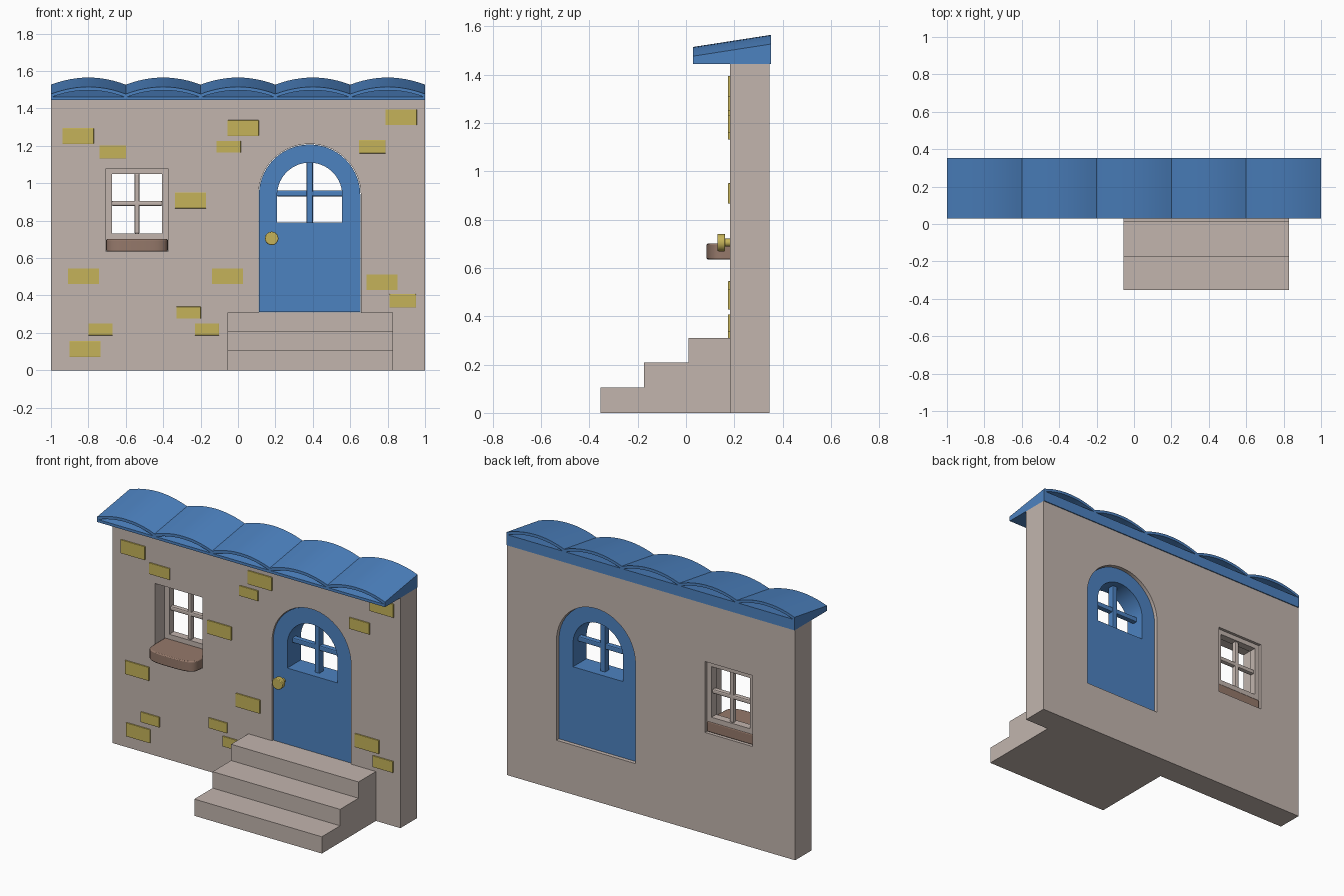
import bpy, bmesh, math
from mathutils import Matrix, Vector

if "Cube" in bpy.data.objects:
    bpy.data.objects.remove(bpy.data.objects["Cube"])


def material(name, rgb):
    m = bpy.data.materials.new(name)
    m.diffuse_color = (*rgb, 1)
    m.use_nodes = True
    m.node_tree.nodes["Principled BSDF"].inputs["Base Color"].default_value = m.diffuse_color
    return m


STONE = material("warm grey stone", (0.54, 0.46, 0.42))
BLUE = material("blue paint", (0.073, 0.223, 0.53))
YELLOW = material("yellow brick", (0.56, 0.45, 0.10))
BROWN = material("brown sill", (0.30, 0.19, 0.145))


def finish(name, bm, mat, bevel=0, smooth=False):
    bmesh.ops.remove_doubles(bm, verts=bm.verts, dist=1e-5)
    bmesh.ops.recalc_face_normals(bm, faces=bm.faces)
    me = bpy.data.meshes.new(name)
    bm.to_mesh(me)
    bm.free()
    me.materials.append(mat)
    ob = bpy.data.objects.new(name, me)
    bpy.context.collection.objects.link(ob)
    if bevel:
        b = ob.modifiers.new("bevel", 'BEVEL')
        b.width, b.segments, b.limit_method = bevel, 2, 'ANGLE'
    if smooth:
        bpy.ops.object.select_all(action='DESELECT')
        bpy.context.view_layer.objects.active = ob
        ob.select_set(True)
        bpy.ops.object.shade_smooth_by_angle(angle=math.radians(30))
    return ob


def box(name, x0, x1, y0, y1, z0, z1, mat, bevel=0):
    bm = bmesh.new()
    bmesh.ops.create_cube(bm, size=1)
    for v in bm.verts:
        v.co = Vector(((x0, x1)[v.co.x > 0], (y0, y1)[v.co.y > 0], (z0, z1)[v.co.z > 0]))
    return finish(name, bm, mat, bevel)


def prism(name, pts, offset, mat, bevel=0, smooth=False):
    """Extrude a closed 3D outline by an offset."""
    bm = bmesh.new()
    f = bm.faces.new([bm.verts.new(p) for p in pts])
    g = bmesh.ops.extrude_face_region(bm, geom=[f], use_keep_orig=True)
    bmesh.ops.translate(bm, verts=[v for v in g['geom'] if isinstance(v, bmesh.types.BMVert)], vec=offset)
    return finish(name, bm, mat, bevel, smooth)


def plate(name, loops, y0, y1, mat):
    """Upright plate from x/z outlines; inner outlines become holes."""
    cu = bpy.data.curves.new(name, 'CURVE')
    cu.dimensions, cu.fill_mode, cu.extrude = '2D', 'BOTH', (y1 - y0) / 2
    for loop in loops:
        s = cu.splines.new('POLY')
        s.points.add(len(loop) - 1)
        for p, (x, z) in zip(s.points, loop):
            p.co = (x, z, 0, 1)
        s.use_cyclic_u = True
    tmp = bpy.data.objects.new(name, cu)
    bpy.context.collection.objects.link(tmp)
    me = bpy.data.meshes.new_from_object(tmp.evaluated_get(bpy.context.evaluated_depsgraph_get()))
    bm = bmesh.new()
    bm.from_mesh(me)
    bpy.data.objects.remove(tmp)
    bpy.data.curves.remove(cu)
    bpy.data.meshes.remove(me)
    bm.transform(Matrix.Translation((0, (y0 + y1) / 2, 0)) @ Matrix.Rotation(math.pi / 2, 4, 'X'))
    return finish(name, bm, mat, 0, True)


def rect(x0, x1, z0, z1):
    return [(x0, z0), (x1, z0), (x1, z1), (x0, z1)]


def arch(cx, r, z0, spring, n=28):
    return [(cx - r, z0), (cx + r, z0)] + [
        (cx + r * math.cos(math.pi * i / n), spring + r * math.sin(math.pi * i / n)) for i in range(n + 1)]


def cylinder(name, x, z, y0, y1, r, mat):
    bm = bmesh.new()
    bmesh.ops.create_cone(bm, cap_ends=True, segments=24, radius1=r, radius2=r, depth=y1 - y0)
    bm.transform(Matrix.Translation((x, (y0 + y1) / 2, z)) @ Matrix.Rotation(math.pi / 2, 4, 'X'))
    return finish(name, bm, mat, 0.004, True)


# Wall with door and window openings
DX = 0.383
plate("wall", [rect(-1, 1, 0, 1.445), arch(DX, 0.274, 0.31, 0.936),
               rect(-0.705, -0.375, 0.635, 1.08)], 0.182, 0.346, STONE)

# Arched door with its glazing bars and knob
plate("door", [arch(DX, 0.271, 0.312, 0.936), arch(DX, 0.174, 0.79, 0.936)], 0.19, 0.325, BLUE)
box("door_upright_bar", DX - 0.017, DX + 0.017, 0.235, 0.28, 0.785, 1.115, BLUE, 0.006)
box("door_cross_bar", DX - 0.178, DX + 0.178, 0.24, 0.275, 0.93, 0.962, BLUE, 0.006)
cylinder("knob_stem", 0.18, 0.705, 0.155, 0.20, 0.016, YELLOW)
cylinder("knob", 0.18, 0.705, 0.13, 0.162, 0.036, YELLOW)

# Window frame, bars and rounded sill
plate("window_frame", [rect(-0.705, -0.375, 0.70, 1.08), rect(-0.673, -0.407, 0.732, 1.05)], 0.28, 0.328, STONE)
box("window_upright_bar", -0.554, -0.526, 0.288, 0.32, 0.73, 1.052, STONE, 0.008)
box("window_cross_bar", -0.675, -0.405, 0.288, 0.32, 0.878, 0.906, STONE, 0.008)
sill = [(-0.375, 0.33, 0.635), (-0.705, 0.33, 0.635)]
for i in range(17):
    a = math.pi * i / 16
    c, s = math.cos(a), math.sin(a)
    sill.append((-0.54 - 0.165 * math.copysign(abs(c) ** 0.6, c), 0.165 - 0.08 * max(s, 0) ** 0.6, 0.635))
prism("window_sill", sill, (0, 0, 0.066), BROWN, 0.006, True)

# Front steps
prism("steps", [(-0.055, y, z) for y, z in (
    (0.19, 0), (-0.354, 0), (-0.354, 0.105), (-0.173, 0.105), (-0.173, 0.208),
    (0.01, 0.208), (0.01, 0.31), (0.19, 0.31))], (0.885, 0, 0), STONE)

# Scattered bricks, by size: left edge and bottom edge
bricks = {
    (0.167, 0.085): [(-0.938, 1.21), (-0.056, 1.252), (0.789, 1.31), (-0.337, 0.866), (-0.909, 0.46),
                     (-0.139, 0.46), (-0.901, 0.071), (0.687, 0.428)],
    (0.142, 0.071): [(-0.74, 1.132), (0.647, 1.16), (0.81, 0.336)],
    (0.13, 0.064): [(-0.115, 1.163), (-0.329, 0.276), (-0.231, 0.187), (-0.8, 0.187)],
}
for (w, h), places in bricks.items():
    for x, z in places:
        box("brick", x, x + w, 0.174, 0.19, z, z + h, YELLOW, 0.002)

# Roof base wedge
Y0, Y1 = 0.03, 0.352
prism("roof_base", [(-1, Y0, 1.445), (-1, Y1, 1.445), (-1, Y1, 1.512), (-1, Y0, 1.462)], (2, 0, 0), BLUE)

# Wavy roof sheet: five arched tiles across
bm = bmesh.new()
rings = []
for i in range(61):
    x = -1 + 2 * i / 60
    u = (i % 12) / 6 - 1
    h = 0.038 * (1 - u * u)
    rings.append([bm.verts.new((x, y, z + h)) for y, z in (
        (Y0, 1.459), (Y1, 1.509), (Y1, 1.527), (Y0, 1.477))])
for a, b in zip(rings, rings[1:]):
    for k in range(4):
        bm.faces.new((a[k], a[(k + 1) % 4], b[(k + 1) % 4], b[k]))
bm.faces.new(rings[0])
bm.faces.new(rings[-1])
finish("roof_tiles", bm, BLUE, 0, True)
